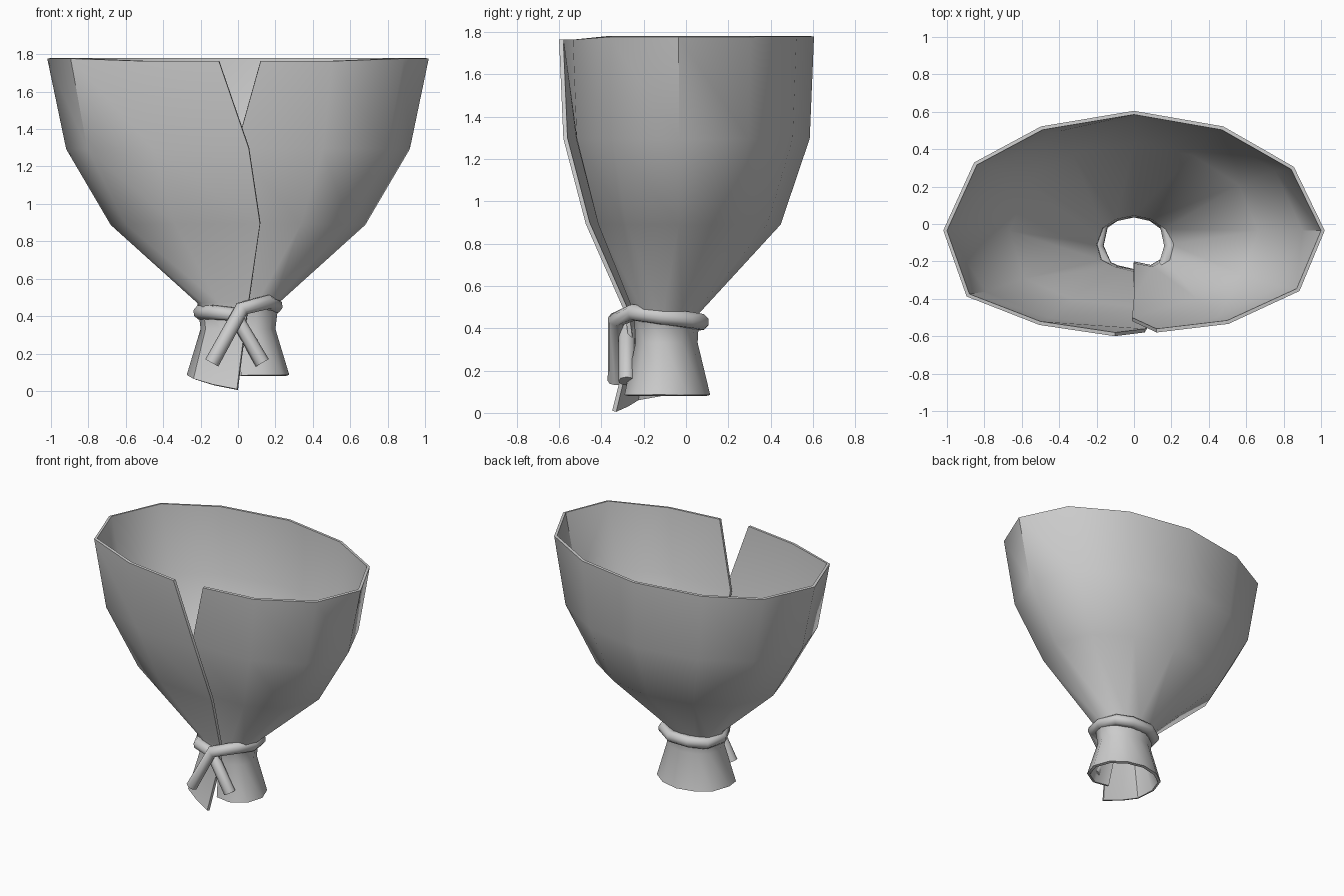
import bpy

cube = bpy.data.objects.get("Cube")
if cube:
    bpy.data.objects.remove(cube, do_unlink=True)


def material(name, rgb):
    mat = bpy.data.materials.new(name)
    mat.use_nodes = True
    mat.diffuse_color = (*rgb, 1)
    mat.node_tree.nodes["Principled BSDF"].inputs["Base Color"].default_value = (*rgb, 1)
    return mat


grey = material("light grey", (0.6, 0.6, 0.6))


def add(name, data):
    obj = bpy.data.objects.new(name, data)
    bpy.context.collection.objects.link(obj)
    data.materials.append(grey)
    bpy.ops.object.select_all(action="DESELECT")
    bpy.context.view_layer.objects.active = obj
    obj.select_set(True)
    return obj


# Cross-section of the sheet, clockwise from the front, as fractions of the radii
section = [(-.5, -.89), (-.88, -.64), (-1, -.06), (-.84, .54), (-.49, .86), (0, 1),
           (.47, .86), (.84, .5), (1, -.06), (.87, -.59), (.5, -.88)]

# Height, half width, centre y, half depth, outer flap end (x, y), inner flap end (x, y)
rings = [
    (1.78, 1.00, 0.00, .585, (-.10, -.58), (.12, -.56)),
    (1.30, 0.90, 0.00, .565, (.06, -.56), (-.01, -.50)),
    (0.90, 0.665, -.01, .44, (.12, -.455), (0, -.39)),
    (0.48, 0.20, -.10, .145, (.06, -.27), (0, -.21)),
    (0.33, 0.18, -.10, .135, (.04, -.25), (0, -.20)),
    (0.08, 0.255, -.10, .195, (0, -.33), (.02, -.25)),
]

# Wrapped sheet, open at the front with overlapping edges
verts, faces = [], []
cols = len(section) + 2
for r, (z, rx, cy, ry, outer, inner) in enumerate(rings):
    row = [outer] + [(x * rx, cy + y * ry) for x, y in section] + [inner]
    for c, (x, y) in enumerate(row):
        h = z
        if r == 0 and c in (0, 1, cols - 2, cols - 1):
            h -= .015
        if r == len(rings) - 1:
            h -= {0: .075, 1: .05, 2: .02}.get(c, 0)
        verts.append((x, y, h))
for r in range(len(rings) - 1):
    for c in range(cols - 1):
        a = r * cols + c
        faces.append((a, a + 1, a + cols + 1, a + cols))
mesh = bpy.data.meshes.new("wrap_sheet")
mesh.from_pydata(verts, [], [f[::-1] for f in faces])
sheet = add("wrap_sheet", mesh)
thick = sheet.modifiers.new("thickness", "SOLIDIFY")
thick.thickness = .02
thick.offset = -1
bpy.ops.object.modifier_apply(modifier="thickness")
bpy.ops.object.shade_smooth_by_angle(angle=.8)

# Cord around the neck with two crossed ends in front
path = [(.13, -.28, .15), (-.02, -.28, .41), (-.14, -.25, .42), (-.2, -.12, .42),
        (-.17, .01, .42), (-.07, .07, .43), (.07, .07, .43), (.17, .01, .44),
        (.2, -.12, .455), (.16, -.25, .475), (.02, -.33, .44), (-.14, -.33, .15)]
curve = bpy.data.curves.new("neck_cord", "CURVE")
curve.dimensions = "3D"
curve.bevel_depth = .04
curve.bevel_resolution = 2
curve.use_fill_caps = True
spline = curve.splines.new("POLY")
spline.points.add(len(path) - 1)
for point, co in zip(spline.points, path):
    point.co = (*co, 1)
add("neck_cord", curve)
bpy.ops.object.convert(target="MESH")
bpy.ops.object.shade_smooth_by_angle(angle=1.0)
